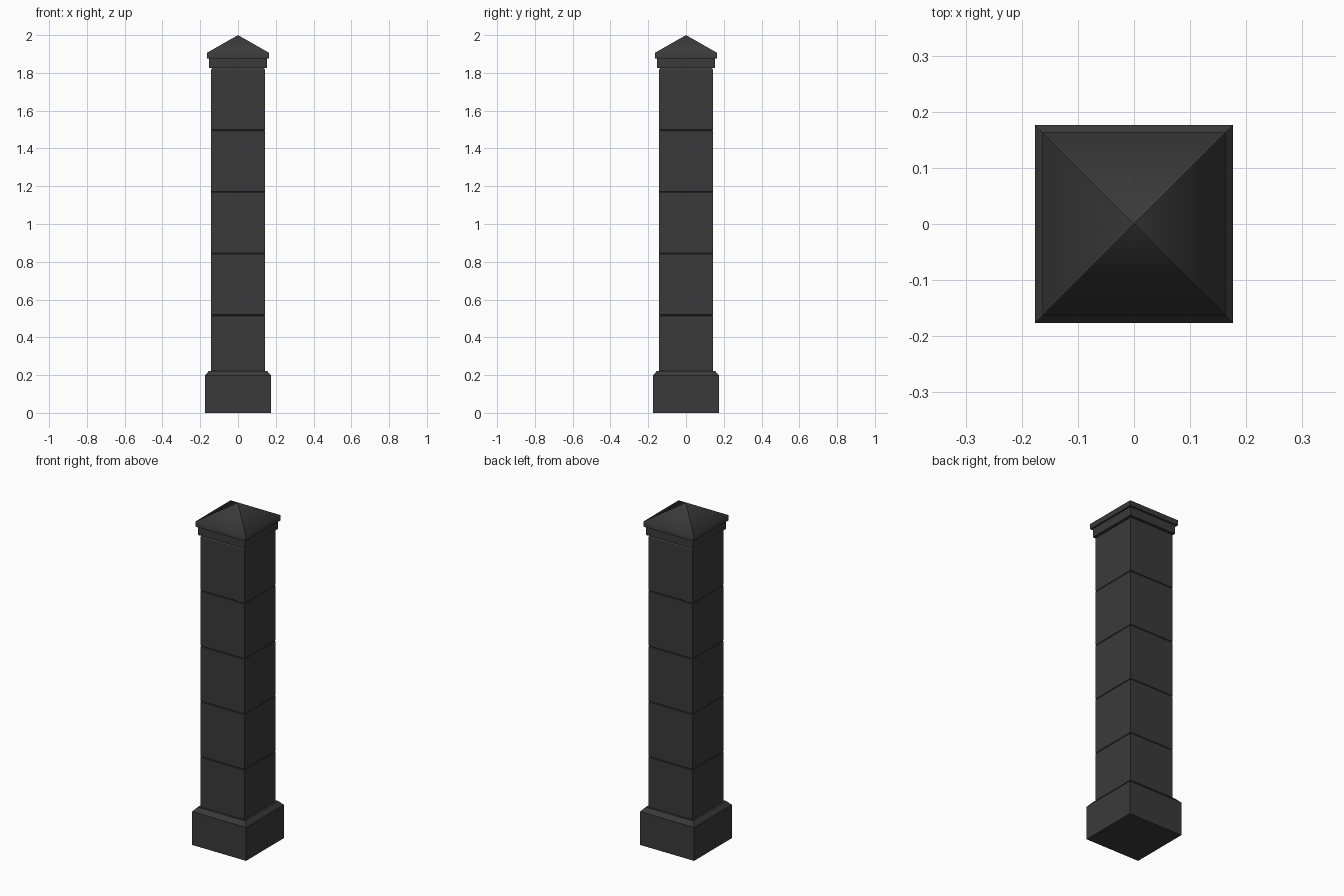
import bpy
import bmesh

cube = bpy.data.objects.get("Cube")
if cube:
    bpy.data.objects.remove(cube, do_unlink=True)

stone = bpy.data.materials.new("dark grey stone")
stone.use_nodes = True
colour = (0.042, 0.042, 0.042, 1)
stone.diffuse_color = colour
stone.node_tree.nodes["Principled BSDF"].inputs["Base Color"].default_value = colour


def square_stack(name, profile, soft_height=None):
    """Join square rings given as (half width, height); zero width is a point."""
    bm = bmesh.new()
    rings = []
    for r, z in profile:
        corners = [(-r, -r), (r, -r), (r, r), (-r, r)] if r else [(0, 0)]
        rings.append([bm.verts.new((x, y, z)) for x, y in corners])
    bm.faces.new(rings[0])
    for low, high in zip(rings, rings[1:]):
        for i in range(4):
            j = (i + 1) % 4
            top = [high[j], high[i]] if len(high) > 1 else [high[0]]
            bm.faces.new([low[i], low[j]] + top)
    if len(rings[-1]) > 1:
        bm.faces.new(rings[-1])
    bmesh.ops.recalc_face_normals(bm, faces=bm.faces)
    # Blend only the horizontal edges at the soft height
    if soft_height is not None:
        for face in bm.faces:
            face.smooth = True
        for edge in bm.edges:
            edge.smooth = all(abs(v.co.z - soft_height) < 0.001 for v in edge.verts)
    mesh = bpy.data.meshes.new(name)
    bm.to_mesh(mesh)
    bm.free()
    mesh.materials.append(stone)
    obj = bpy.data.objects.new(name, mesh)
    bpy.context.collection.objects.link(obj)
    return obj


# Plinth with a chamfered top edge
square_stack("plinth", [(0.176, 0), (0.176, 0.197), (0.155, 0.221)])

# Shaft of five blocks, with a fine V joint between blocks
bottom, top, count = 0.19, 1.823, 5
half, bevel = 0.144, 0.003
step = (top - bottom) / count
profile = []
for k in range(count):
    z = bottom + k * step
    if k == 0:
        profile.append((half - bevel, z))
    profile += [(half, z + bevel), (half, z + step - bevel), (half - bevel, z + step)]
profile[-2:] = [(half, top - 0.008), (half - 0.008, top + 0.004)]
square_stack("shaft", profile)

# Collar under the cap
square_stack("collar", [(0.153, 1.826), (0.153, 1.878)])

# Pyramid cap with a short vertical eave
eave = 1.907
square_stack("cap", [(0.163, 1.876), (0.163, eave), (0, 2.0)], soft_height=eave)
